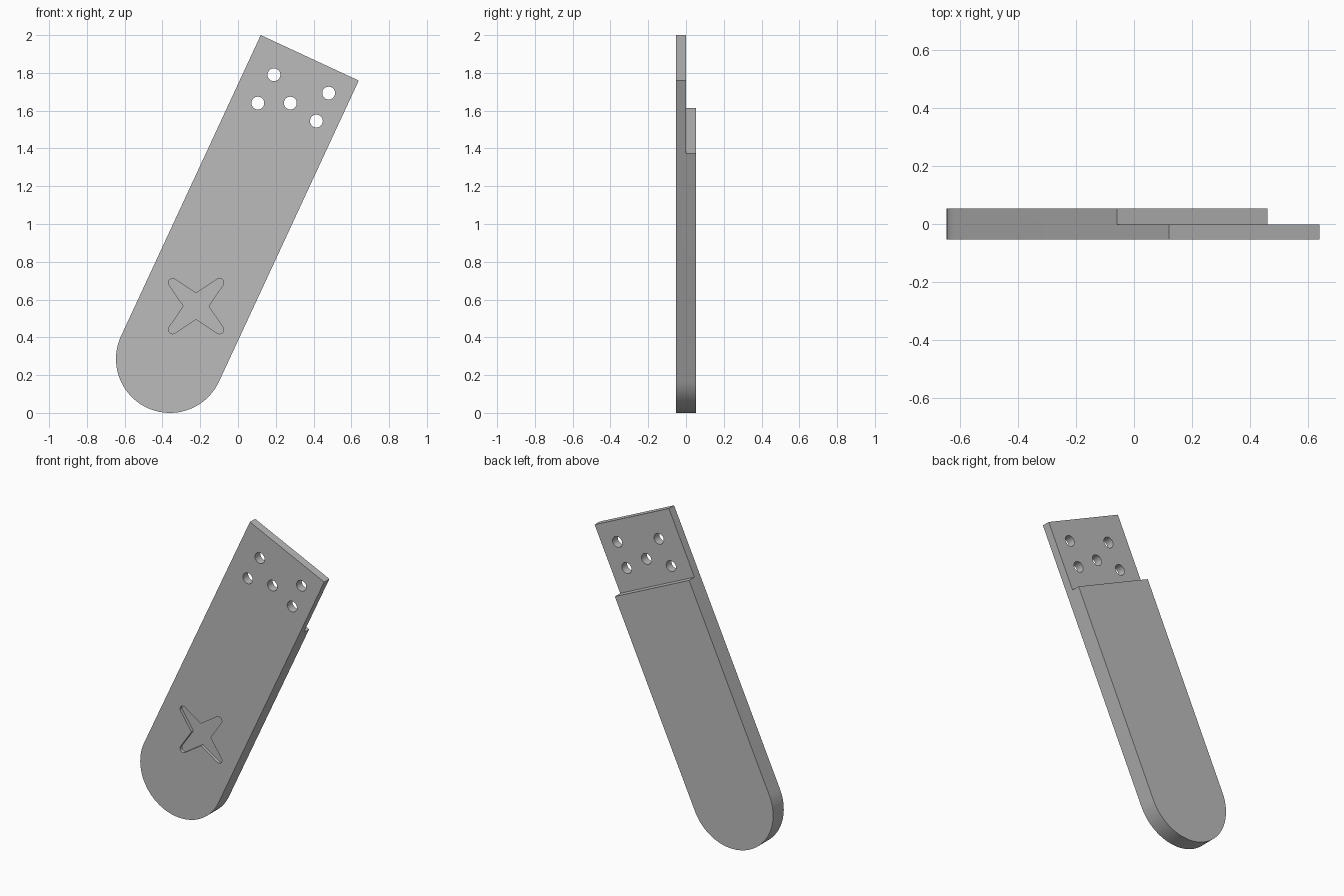
import bpy, bmesh, math
from mathutils import Vector

if "Cube" in bpy.data.objects:
    bpy.data.objects.remove(bpy.data.objects["Cube"])

FRONT, SEAM, BACK = -0.053, -0.001, 0.053
R = 0.286                                  # half width and end radius
C = Vector((-0.36, 0.286))                 # centre of the rounded end
D = Vector((0.74, 1.594)).normalized()     # long axis in the x-z plane
S = Vector((D.y, -D.x))                    # across the width


def prism(name, outline, y0, y1):
    """Extrude an x-z outline from y0 to y1."""
    bm = bmesh.new()
    face = bm.faces.new([bm.verts.new((p[0], y0, p[1])) for p in outline])
    ext = bmesh.ops.extrude_face_region(bm, geom=[face])
    verts = [v for v in ext["geom"] if isinstance(v, bmesh.types.BMVert)]
    bmesh.ops.translate(bm, verts=verts, vec=(0, y1 - y0, 0))
    bmesh.ops.recalc_face_normals(bm, faces=bm.faces)
    mesh = bpy.data.meshes.new(name)
    bm.to_mesh(mesh)
    bm.free()
    obj = bpy.data.objects.new(name, mesh)
    bpy.context.collection.objects.link(obj)
    return obj


def circle(center, r, n):
    return [(center[0] + r * math.cos(2 * math.pi * i / n),
             center[1] + r * math.sin(2 * math.pi * i / n)) for i in range(n)]


# Strap body: square top end, round bottom end
outline = [C + D * 1.757 - S * R, C + D * 1.757 + S * R]
for i in range(49):
    a = math.pi * i / 48
    outline.append(C + S * R * math.cos(a) - D * R * math.sin(a))
strap = prism("strap", outline, FRONT, BACK)

# Step at the back of the top end
step = [C + D * d + S * s for d, s in ((1.332, -0.4), (1.332, 0.4), (1.9, 0.4), (1.9, -0.4))]
cutters = [prism("step_cutter", step, SEAM, 0.2)]

# Five round through holes
for p in ((0.19, 1.79), (0.105, 1.64), (0.277, 1.64), (0.48, 1.693), (0.415, 1.545)):
    cutters.append(prism("hole_cutter", circle(p, 0.034, 32), -0.2, 0.2))

# Shallow four-armed recess with rounded tips
star = []
for k in range(4):
    q = math.pi / 2 * k
    star.append((-0.222 + 0.066 * math.cos(q), 0.565 + 0.069 * math.sin(q)))
    mid = q + math.pi / 4
    tip = (-0.222 + 0.176 * math.cos(mid), 0.565 + 0.176 * math.sin(mid))
    for j in range(9):
        a = mid + math.radians(-78 + 19.5 * j)
        star.append((tip[0] + 0.022 * math.cos(a), tip[1] + 0.022 * math.sin(a)))
cutters.append(prism("cross_cutter", star, -0.2, FRONT + 0.02))

for cutter in cutters:
    mod = strap.modifiers.new(cutter.name, "BOOLEAN")
    mod.operation, mod.solver, mod.object = "DIFFERENCE", "EXACT", cutter
bpy.context.view_layer.objects.active = strap
strap.select_set(True)
for mod in list(strap.modifiers):
    bpy.ops.object.modifier_apply(modifier=mod.name)
for cutter in cutters:
    bpy.data.objects.remove(cutter)

# Plain grey finish, curved walls smooth
grey = bpy.data.materials.new("grey")
grey.diffuse_color = (0.5, 0.5, 0.5, 1)
grey.use_nodes = True
grey.node_tree.nodes["Principled BSDF"].inputs["Base Color"].default_value = grey.diffuse_color
strap.data.materials.clear()
strap.data.materials.append(grey)
bpy.ops.object.shade_smooth_by_angle(angle=math.radians(30))
